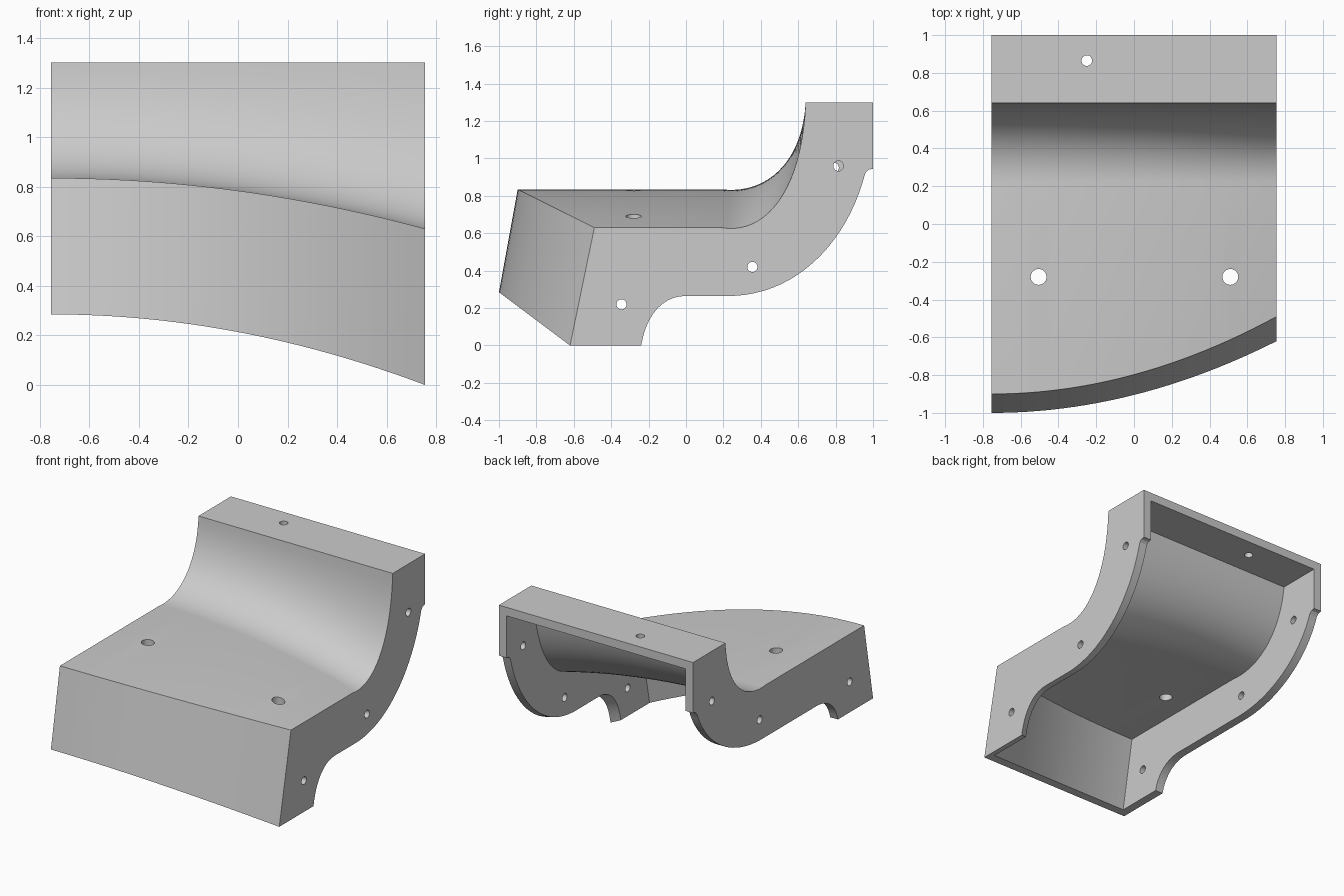
import bpy, bmesh, math
from mathutils import Vector

cube = bpy.data.objects.get("Cube")
if cube:
    bpy.data.objects.remove(cube, do_unlink=True)

HALF, WALL = 0.755, 0.06


def bezier(p0, p1, p2, p3, n):
    out = []
    for i in range(n + 1):
        t = i / n
        k = ((1 - t) ** 3, 3 * t * (1 - t) ** 2, 3 * t * t * (1 - t), t ** 3)
        out.append(tuple(sum(w * p[a] for w, p in zip(k, (p0, p1, p2, p3))) for a in (0, 1)))
    return out


# Curves as (y, fraction of the local height)
COVE = bezier((0.19, 0), (0.42, -0.06), (0.62, 0.28), (0.64, 1), 20)
BELLY = bezier((0.955, 0.955), (0.86, 0.42), (0.58, -0.02), (0.2, 0), 20)
ARCH = bezier((0, 1), (-0.12, 1), (-0.21, 0.65), (-0.24, 0), 10)


def sweep(x):
    """Quadratic sweep factor: 0 at the high end, 1 at the low end."""
    return ((x + HALF) / (2 * HALF)) ** 2


def upper(x):
    """Front, deck, cove and top shelf, from the front foot to the back."""
    t = sweep(x)
    deck = 0.835 - 0.205 * t
    pts = [(-1 + 0.38 * t, 0.285 * (1 - t)), (-0.9 + 0.41 * t, deck)]
    pts += [(y, deck + h * (1.3 - deck)) for y, h in COVE]
    return pts + [(1, 1.3)]


def lower(x):
    """Back notch, belly curve, flat and foot arch, from the back to the foot."""
    t = sweep(x)
    base, foot = 0.47 - 0.205 * t, 0.285 * (1 - t)
    pts = [(1, 0.945), (0.975, 0.94), (0.96, 0.925)]
    pts += [(y, base + h * (0.94 - base)) for y, h in BELLY]
    pts += [(y - 0.37 * (1 - t), foot + h * (base - foot)) for y, h in ARCH]
    return pts


def inset(pts, d):
    """Mitred offset of an open polyline toward its right side."""
    v = [Vector(p) for p in pts]
    dirs = [(b - a).normalized() for a, b in zip(v, v[1:])]
    out = []
    for i, p in enumerate(v):
        a, b = dirs[max(i - 1, 0)], dirs[min(i, len(dirs) - 1)]
        na, nb = Vector((a.y, -a.x)), Vector((b.y, -b.x))
        out.append(p + (na + nb) * (d / (1 + na.dot(nb))))
    return out


def cavity(x):
    """Inside of the shell, carried out through the open back and bottom."""
    p = inset(upper(x), WALL)
    low = p[0] + (p[0] - p[1]).normalized() * 0.5
    return [low] + p + [(1.3, p[-1].y), (1.3, low.y)]


def finish(bm, name):
    bmesh.ops.recalc_face_normals(bm, faces=bm.faces)
    me = bpy.data.meshes.new(name)
    bm.to_mesh(me)
    bm.free()
    ob = bpy.data.objects.new(name, me)
    bpy.context.collection.objects.link(ob)
    return ob


def loft(name, section, x0, x1, n=24):
    bm = bmesh.new()
    rings = []
    for i in range(n + 1):
        x = x0 + (x1 - x0) * i / n
        rings.append([bm.verts.new((x, p[0], p[1])) for p in section(x)])
    for a, b in zip(rings, rings[1:]):
        for i in range(len(a)):
            j = (i + 1) % len(a)
            bm.faces.new((a[i], a[j], b[j], b[i]))
    bm.faces.new(rings[0])
    bm.faces.new(rings[-1])
    return finish(bm, name)


def drill(loc, radius, length, along_x=False):
    bm = bmesh.new()
    bmesh.ops.create_cone(bm, cap_ends=True, segments=32, radius1=radius,
                          radius2=radius, depth=length)
    ob = finish(bm, "hole_cutter")
    ob.location = loc
    if along_x:
        ob.rotation_euler.y = math.pi / 2
    return ob


# Solid block, then the hollow and the holes cut from it
shell = loft("trim_shell", lambda x: upper(x) + lower(x), -HALF, HALF)
cutters = [loft("cavity_cutter", cavity, -HALF + WALL, HALF - WALL)]
for x in (-0.505, 0.51):
    cutters.append(drill((x, -0.28, 0.75), 0.042, 0.6))
cutters.append(drill((-0.25, 0.865, 1.3), 0.028, 0.3))
side_holes = {1: ((0.815, 0.96), (0.355, 0.42), (-0.345, 0.22)),
              -1: ((0.79, 0.95), (0.26, 0.615), (-0.74, 0.5))}
for side, spots in side_holes.items():
    for y, z in spots:
        cutters.append(drill((side * HALF, y, z), 0.027, 0.3, True))

bpy.context.view_layer.objects.active = shell
shell.select_set(True)
for c in cutters:
    c.hide_render = True
    mod = shell.modifiers.new("cut", 'BOOLEAN')
    mod.operation, mod.solver, mod.object = 'DIFFERENCE', 'EXACT', c
    bpy.ops.object.modifier_apply(modifier=mod.name)
    bpy.data.objects.remove(c, do_unlink=True)

# Plain grey finish
grey = bpy.data.materials.new("plain_grey")
grey.use_nodes = True
color = (0.6, 0.6, 0.6, 1)
grey.diffuse_color = color
grey.node_tree.nodes["Principled BSDF"].inputs["Base Color"].default_value = color
shell.data.materials.clear()
shell.data.materials.append(grey)
bpy.ops.object.shade_smooth_by_angle(angle=math.radians(25))
